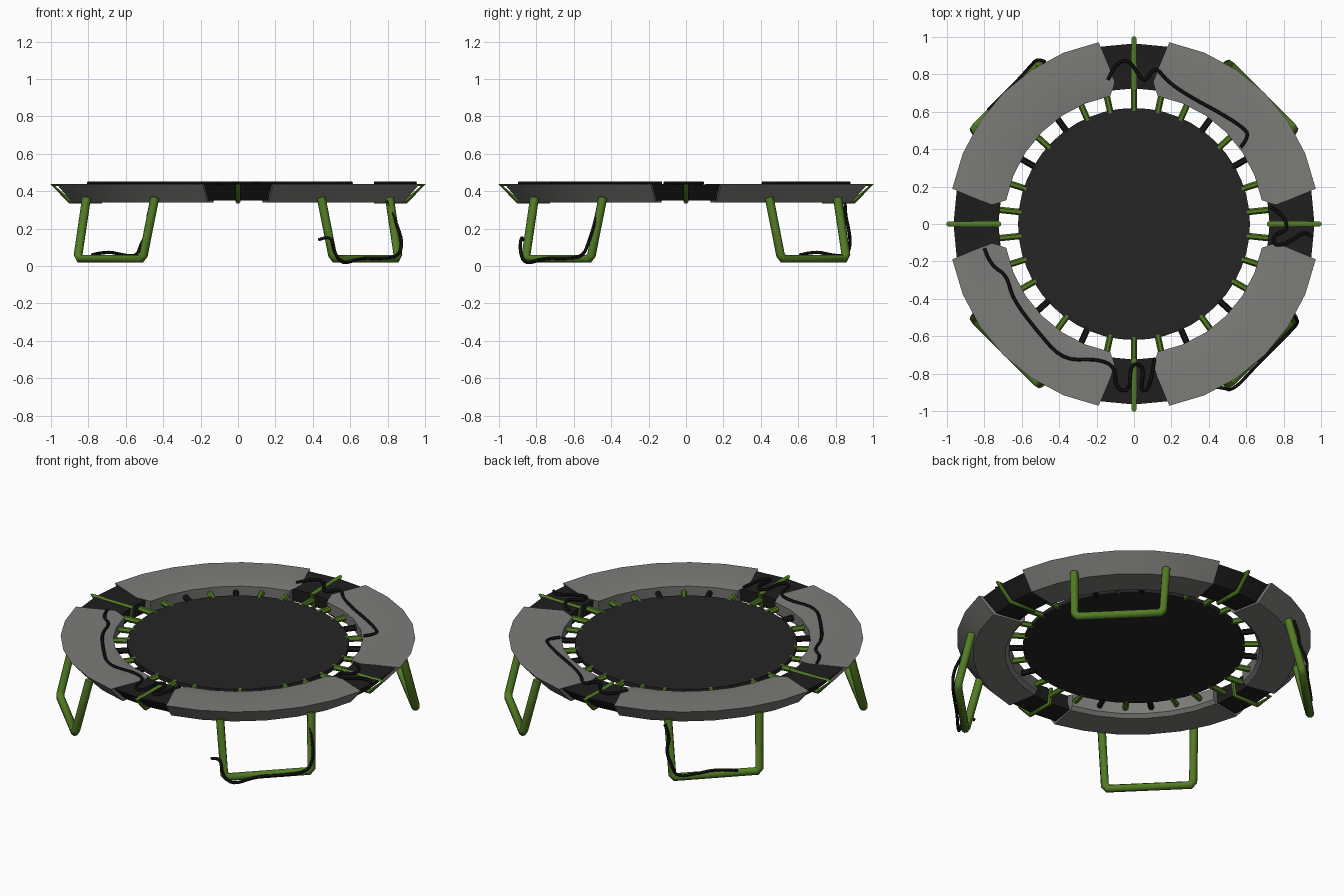
import bpy, bmesh
from math import radians, sin, cos, tau
from mathutils import Vector

cube = bpy.data.objects.get("Cube")
if cube:
    bpy.data.objects.remove(cube, do_unlink=True)


def material(name, r, g, b):
    m = bpy.data.materials.new(name)
    m.use_nodes = True
    m.diffuse_color = (r, g, b, 1)
    node = m.node_tree.nodes["Principled BSDF"]
    node.inputs["Base Color"].default_value = (r, g, b, 1)
    node.inputs["Roughness"].default_value = 0.8
    return m


GREY = material("pad grey", 0.2, 0.2, 0.19)
MAT = material("mat charcoal", 0.018, 0.018, 0.018)
COVER = material("cover black", 0.013, 0.013, 0.013)
CORD = material("cord black", 0.008, 0.008, 0.008)
GREEN = material("frame green", 0.085, 0.2, 0.018)


def smooth(obj, angle=35):
    bpy.ops.object.select_all(action='DESELECT')
    obj.select_set(True)
    bpy.context.view_layer.objects.active = obj
    bpy.ops.object.shade_smooth_by_angle(angle=radians(angle))


def polar(r, degrees, z):
    a = radians(degrees)
    return Vector((r * cos(a), r * sin(a), z))


def finish(bm, name, mat):
    bmesh.ops.recalc_face_normals(bm, faces=bm.faces)
    mesh = bpy.data.meshes.new(name)
    bm.to_mesh(mesh)
    bm.free()
    mesh.materials.append(mat)
    obj = bpy.data.objects.new(name, mesh)
    bpy.context.collection.objects.link(obj)
    smooth(obj)
    return obj


def ring_slice(name, profile, centre, segments, mat):
    """Sweep a closed profile of (radius, height, half angle) round the z axis."""
    bm = bmesh.new()
    rings = []
    for i in range(segments + 1):
        t = 2 * i / segments - 1
        rings.append([bm.verts.new(polar(r, centre + t * half, z)) for r, z, half in profile])
    n = len(profile)
    for a, b in zip(rings, rings[1:]):
        for k in range(n):
            bm.faces.new((a[k], a[(k + 1) % n], b[(k + 1) % n], b[k]))
    bm.faces.new(rings[0])
    bm.faces.new(rings[-1])
    return finish(bm, name, mat)


def tube(name, points, radius, mat, kind='POLY', cyclic=False, sides=1):
    """Round bar or cord along a path."""
    curve = bpy.data.curves.new(name, 'CURVE')
    curve.dimensions = '3D'
    curve.bevel_depth = radius
    curve.bevel_resolution = sides
    curve.use_fill_caps = True
    spline = curve.splines.new(kind)
    spline.points.add(len(points) - 1)
    for p, co in zip(spline.points, points):
        p.co = (*co, 1)
    if kind == 'NURBS':
        spline.order_u = 3
        spline.use_endpoint_u = True
        spline.resolution_u = 4
    spline.use_cyclic_u = cyclic
    curve.materials.append(mat)
    obj = bpy.data.objects.new(name, curve)
    bpy.context.collection.objects.link(obj)
    bpy.ops.object.select_all(action='DESELECT')
    obj.select_set(True)
    bpy.context.view_layer.objects.active = obj
    bpy.ops.object.convert(target='MESH')
    smooth(bpy.context.view_layer.objects.active, 50)


# Jumping mat
bm = bmesh.new()
bmesh.ops.create_cone(bm, cap_ends=True, segments=48, radius1=0.62, radius2=0.62, depth=0.025)
bmesh.ops.translate(bm, verts=bm.verts, vec=(0, 0, 0.395))
finish(bm, "jumping_mat", MAT)

# Padded rim sections, and black covers in the gaps between them
pad_profile = [(0.99, 0.44, 34), (0.9, 0.34, 34.5), (0.72, 0.34, 34.5), (0.7, 0.36, 34.5),
               (0.695, 0.43, 34.5), (0.77, 0.44, 37.3), (0.92, 0.44, 34.8)]
cover_profile = [(0.965, 0.435, 11), (0.885, 0.35, 11), (0.735, 0.35, 11), (0.725, 0.43, 11)]
for i, side in enumerate(("left", "back", "right", "front")):
    ring_slice(f"rim_pad_{i + 1}", pad_profile, 45 + 90 * i, 6, GREY)
    ring_slice(f"{side}_gap_cover", cover_profile, 90 * i, 2, COVER)
    # Bar wrapped round the cover
    loop = [(0.99, 0.433), (0.9, 0.347), (0.735, 0.345), (0.72, 0.43)]
    tube(f"{side}_joint_bar", [polar(r, 90 * i, z) for r, z in loop], 0.014, GREEN, cyclic=True)

# Springs round the mat
for i in range(30):
    angle = 90 + 12 * i
    off_axis = abs((angle + 45) % 90 - 45)
    mat = GREEN if off_axis < 20 or i % 2 == 0 else CORD
    tube(f"spring_{i + 1}", [polar(r, angle, 0.393) for r in (0.605, 0.74)], 0.017, mat)

# U-shaped legs on the four diagonals
for name, sx, sy in (("front_left", 1, -1), ("front_right", -1, -1),
                     ("back_left", 1, 1), ("back_right", -1, 1)):
    half = [(0.81, 0.445, 0.365), (0.855, 0.505, 0.06), (0.845, 0.52, 0.04)]
    path = half + [(y, x, z) for x, y, z in reversed(half)]
    tube(f"{name}_leg", [(sx * x, sy * y, z) for x, y, z in path], 0.024, GREEN, sides=2)

# Loose cords lying on the rim
TOP = 0.444
rim_cords = {
    "back_rim_cord": [(-0.14, 0.77), (-0.1, 0.86), (-0.03, 0.88), (0.01, 0.82), (0.06, 0.75),
                      (0.11, 0.85), (0.18, 0.76), (0.3, 0.68), (0.45, 0.6), (0.58, 0.52),
                      (0.62, 0.47), (0.57, 0.41)],
    "right_rim_cord": [(-0.8, -0.13), (-0.77, -0.22), (-0.68, -0.27), (-0.65, -0.4),
                       (-0.52, -0.57), (-0.38, -0.73), (-0.2, -0.72), (-0.1, -0.76),
                       (-0.1, -0.88), (-0.02, -0.9), (-0.02, -0.74), (0.06, -0.76),
                       (0.03, -0.9), (0.09, -0.88), (0.11, -0.72)],
    "left_rim_cord": [(0.73, 0.09), (0.79, 0.06), (0.83, -0.03), (0.74, -0.06),
                      (0.75, -0.12), (0.83, -0.1), (0.92, -0.03), (0.95, -0.07)],
}
for name, path in rim_cords.items():
    tube(name, [(x, y, TOP) for x, y in path], 0.009, CORD, 'NURBS')

# Cords wound round two of the legs
tube("front_leg_cord", [(0.43, -0.87, 0.14), (0.5, -0.88, 0.17), (0.51, -0.89, 0.08),
                        (0.56, -0.86, 0.005), (0.65, -0.76, 0.045), (0.76, -0.65, 0.04),
                        (0.86, -0.55, 0.05), (0.88, -0.52, 0.13), (0.85, -0.49, 0.22),
                        (0.8, -0.46, 0.35)], 0.009, CORD, 'NURBS')
tube("back_leg_cord", [(-0.45, 0.85, 0.35), (-0.49, 0.85, 0.28), (-0.47, 0.87, 0.2),
                       (-0.52, 0.88, 0.12), (-0.54, 0.86, 0.05), (-0.62, 0.77, 0.06),
                       (-0.7, 0.69, 0.08), (-0.78, 0.61, 0.06)], 0.009, CORD, 'NURBS')
